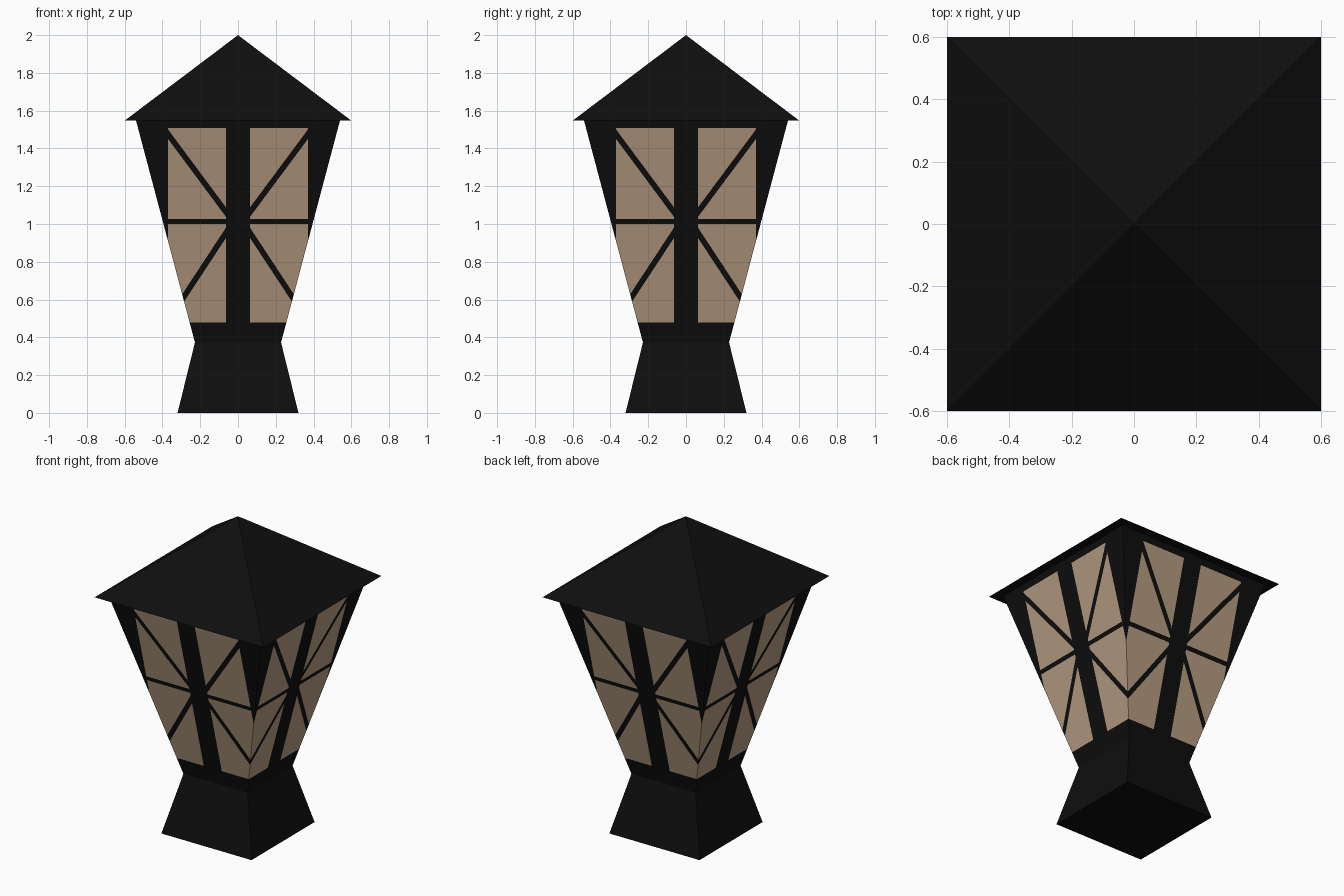
import bpy, bmesh, math
from mathutils import Matrix

if "Cube" in bpy.data.objects:
    bpy.data.objects.remove(bpy.data.objects["Cube"])


def material(name, rgb):
    m = bpy.data.materials.new(name)
    m.diffuse_color = (*rgb, 1)
    m.use_nodes = True
    m.node_tree.nodes["Principled BSDF"].inputs["Base Color"].default_value = m.diffuse_color
    return m


BLACK = material("black metal", (0.0045, 0.0045, 0.0045))
TAN = material("tan glass", (0.47, 0.335, 0.225))

NECK_Z, EAVE_Z = 0.373, 1.548
NECK, TOP = 0.228, 0.54


def make_object(name, bm, mats):
    me = bpy.data.meshes.new(name)
    bm.to_mesh(me)
    bm.free()
    for m in mats:
        me.materials.append(m)
    ob = bpy.data.objects.new(name, me)
    bpy.context.collection.objects.link(ob)
    return ob


def frustum(name, r1, r2, z1, z2):
    """Closed square frustum or pyramid; r values are half widths."""
    bm = bmesh.new()
    bmesh.ops.create_cone(bm, cap_ends=True, segments=4,
                          radius1=r1 * math.sqrt(2), radius2=r2 * math.sqrt(2),
                          depth=z2 - z1,
                          matrix=Matrix.Translation((0, 0, (z1 + z2) / 2))
                          @ Matrix.Rotation(math.pi / 4, 4, 'Z'))
    return make_object(name, bm, [BLACK])


frustum("base", 0.32, NECK, 0, NECK_Z)
frustum("roof", 0.599, 0, EAVE_Z, 2.0)

# Lantern side: one tapered face, cut along the bars and coloured by region
bm = bmesh.new()
corners = [(-NECK, NECK_Z), (NECK, NECK_Z), (TOP, EAVE_Z), (-TOP, EAVE_Z)]
bm.faces.new([bm.verts.new((x, -abs(x), z)) for x, z in corners])

INNER, OUTER, LOW, HIGH = 0.064, 0.37, 0.478, 1.508
BAR_LOW, BAR_HIGH = 1.0, 1.027
HALF_BAR = 0.015
# Diagonal bars as (point, slope) in |x|, z
DIAGONALS = [((0.06, 1.058), 1.345), ((0.06, 0.959), -1.52)]


def offset(d, x, z):
    """Signed distance from a diagonal bar's centre line."""
    (px, pz), s = d
    return ((z - pz) - s * (x - px)) / math.hypot(1, s)


def cut(co, no):
    bmesh.ops.bisect_plane(bm, geom=bm.verts[:] + bm.edges[:] + bm.faces[:],
                           dist=1e-6, plane_co=co, plane_no=no)


for z in (LOW, BAR_LOW, BAR_HIGH, HIGH):
    cut((0, 0, z), (0, 0, 1))
for side in (-1, 1):
    for x in (INNER, OUTER):
        cut((side * x, 0, 0), (1, 0, 0))
    for (px, pz), s in DIAGONALS:
        for e in (-HALF_BAR, HALF_BAR):
            cut((side * px, 0, pz + e * math.hypot(1, s)), (-s * side, 0, 1))

for f in bm.faces:
    c = f.calc_center_median()
    x, z = abs(c.x), c.z
    pane = INNER < x < OUTER and LOW < z < HIGH and not BAR_LOW < z < BAR_HIGH
    diag = DIAGONALS[0] if z > BAR_HIGH else DIAGONALS[1]
    f.material_index = int(pane and abs(offset(diag, x, z)) > HALF_BAR)

# Repeat the side around the lantern
bmesh.ops.spin(bm, geom=bm.faces[:], cent=(0, 0, 0), axis=(0, 0, 1),
               angle=math.radians(270), steps=3, use_duplicate=True)
bmesh.ops.remove_doubles(bm, verts=bm.verts[:], dist=1e-4)
bmesh.ops.recalc_face_normals(bm, faces=bm.faces[:])
make_object("lantern_body", bm, [BLACK, TAN])
